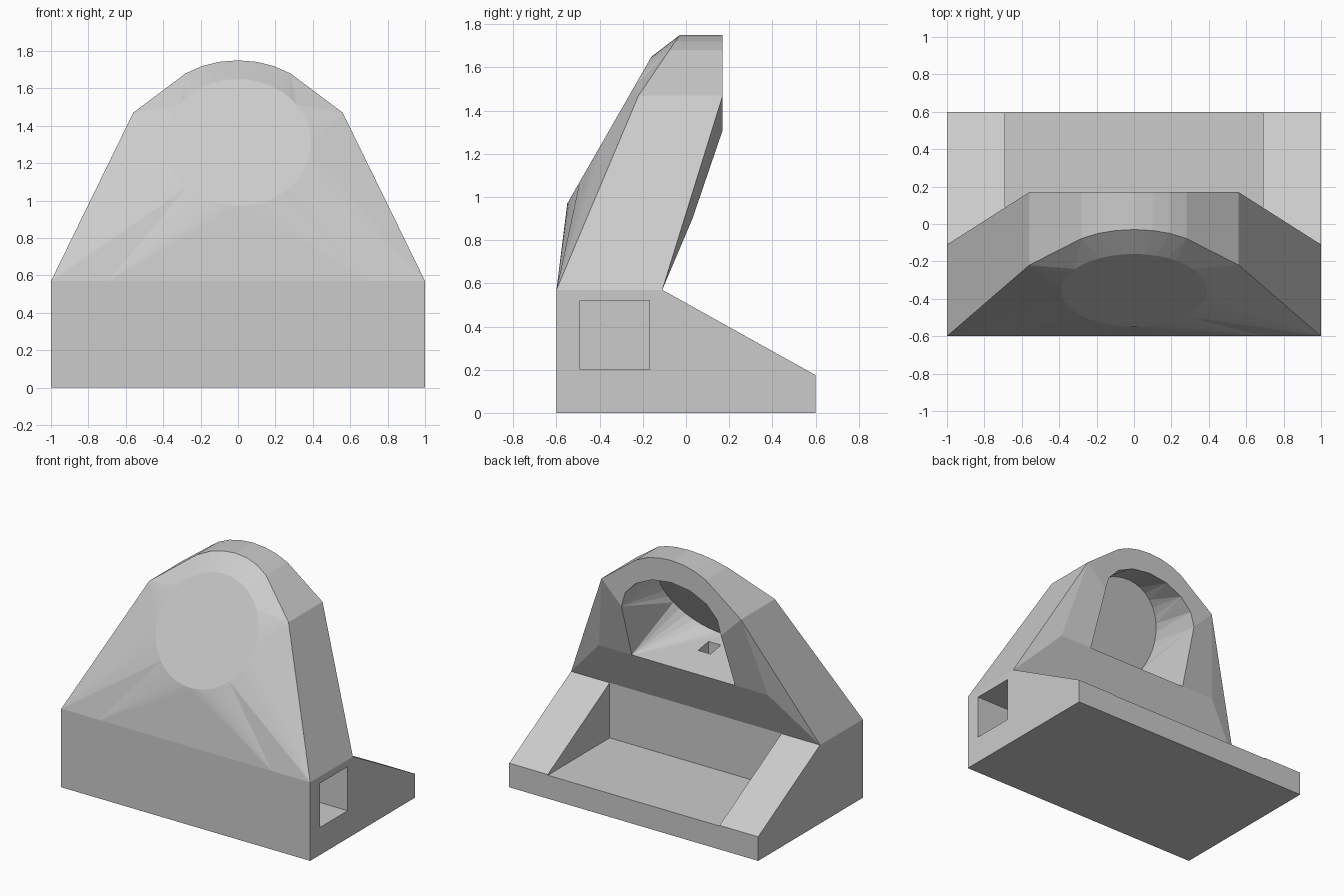
import bpy, bmesh, math

if "Cube" in bpy.data.objects:
    bpy.data.objects.remove(bpy.data.objects["Cube"])

grey = bpy.data.materials.new("light_grey")
grey.diffuse_color = (0.6, 0.6, 0.6, 1)
grey.use_nodes = True
grey.node_tree.nodes["Principled BSDF"].inputs["Base Color"].default_value = grey.diffuse_color


def finish(name, bm):
    bmesh.ops.recalc_face_normals(bm, faces=bm.faces[:])
    mesh = bpy.data.meshes.new(name)
    bm.to_mesh(mesh)
    bm.free()
    mesh.materials.append(grey)
    ob = bpy.data.objects.new(name, mesh)
    bpy.context.collection.objects.link(ob)
    return ob


def prism(name, profile, x0, x1):
    """Extrude a (y, z) profile along x."""
    bm = bmesh.new()
    a = [bm.verts.new((x0, y, z)) for y, z in profile]
    b = [bm.verts.new((x1, y, z)) for y, z in profile]
    bm.faces.new(a)
    bm.faces.new(b[::-1])
    for i in range(len(a)):
        j = (i + 1) % len(a)
        bm.faces.new((a[i], a[j], b[j], b[i]))
    return finish(name, bm)


def block(name, x0, x1, y0, y1, z0, z1):
    return prism(name, [(y0, z0), (y1, z0), (y1, z1), (y0, z1)], x0, x1)


def cut(ob, cutter):
    cutter.hide_render = True
    mod = ob.modifiers.new("cut", 'BOOLEAN')
    mod.operation, mod.solver, mod.object = 'DIFFERENCE', 'EXACT', cutter
    bpy.context.view_layer.objects.active = ob
    bpy.ops.object.modifier_apply(modifier=mod.name)


# wedge base with rear tray, side duct and wire hole
base = prism("base", [(-.6, 0), (.6, 0), (.6, .175), (-.11, .57), (-.6, .57)], -1, 1)
wire = block("wire_cutter", -.05, .05, -.33, -.21, .4, 1.1)
duct = block("duct_cutter", -.16, 1.2, -.49, -.17, .2, .52)
tray = block("tray_cutter", -.69, .69, -.11, .8, .17, .8)
for c in (tray, duct, wire):
    cut(base, c)

# hood: lofted shell with a sloping round front and an arched rear opening
bm = bmesh.new()
MID = 1.31


def V(x, y, z):
    return bm.verts.new((x, y, z))


def angle(v):
    return (math.degrees(math.atan2(v.co.z - MID, v.co.x)) + 90 + 1e-3) % 360


def stitch(a, b):
    """Join two closed loops with triangles, ordered by angle round the hood axis."""
    events = []
    for k, loop in enumerate((a, b)):
        ang = [angle(v) for v in loop]
        ang.append(ang[0] + 360)
        events += [((ang[i] + ang[i + 1]) / 2, k) for i in range(len(loop))]
    pos, loops = [0, 0], (a, b)
    for _, k in sorted(events):
        now, nxt = loops[k][pos[k] % len(loops[k])], loops[k][(pos[k] + 1) % len(loops[k])]
        other = loops[1 - k][pos[1 - k] % len(loops[1 - k])]
        bm.faces.new((now, nxt, other))
        pos[k] += 1


def disc(dy, r):
    ring = []
    for k in range(40):
        t = math.radians(-90 + k * 9)
        ring.append(V(.39 * r * math.cos(t), -.355 + dy + .195 * r * math.sin(t),
                      MID + .34 * r * math.sin(t)))
    bm.faces.new(ring)
    return ring


half = [(.56, 1.47), (.28, 1.68), (.19, 1.72), (.1, 1.742)]
arch = half + [(0, 1.75)] + [(-x, z) for x, z in half[::-1]]
front = [V(x, -.22 + (z - 1.47) * .68, z) for x, z in arch]
rear = [V(x, .17, z) for x, z in arch]
inner = [V(.4 * math.cos(math.pi * i / 8), .17, MID + .28 * math.sin(math.pi * i / 8))
         for i in range(9)]
for i in range(8):
    bm.faces.new((front[i], front[i + 1], rear[i + 1], rear[i]))
    bm.faces.new((rear[i], rear[i + 1], inner[i + 1], inner[i]))

foot, toe, heel, hip, sill = [
    [V(s * x, y, z) for s in (1, -1)] for x, y, z in
    ((1, -.6, .57), (.69, -.6, .57), (1, -.11, .57), (.68, .03, .9), (.415, .03, .9))]
for s, e in ((0, 0), (1, 8)):
    bm.faces.new((foot[s], heel[s], rear[e], front[e]))
    bm.faces.new((heel[s], hip[s], rear[e]))
    bm.faces.new((hip[s], sill[s], inner[e], rear[e]))
bm.faces.new((heel[0], hip[0], sill[0], sill[1], hip[1], heel[1]))
bm.faces.new((foot[0], toe[0], toe[1], foot[1], heel[1], heel[0]))

# front skin and hollow inside
stitch([toe[0], foot[0]] + front + [foot[1], toe[1]], disc(0, 1))
stitch([sill[0]] + inner + [sill[1]], disc(.1, .98))
hood = finish("hood", bm)
cut(hood, wire)

for c in (tray, duct, wire):
    bpy.data.objects.remove(c)
